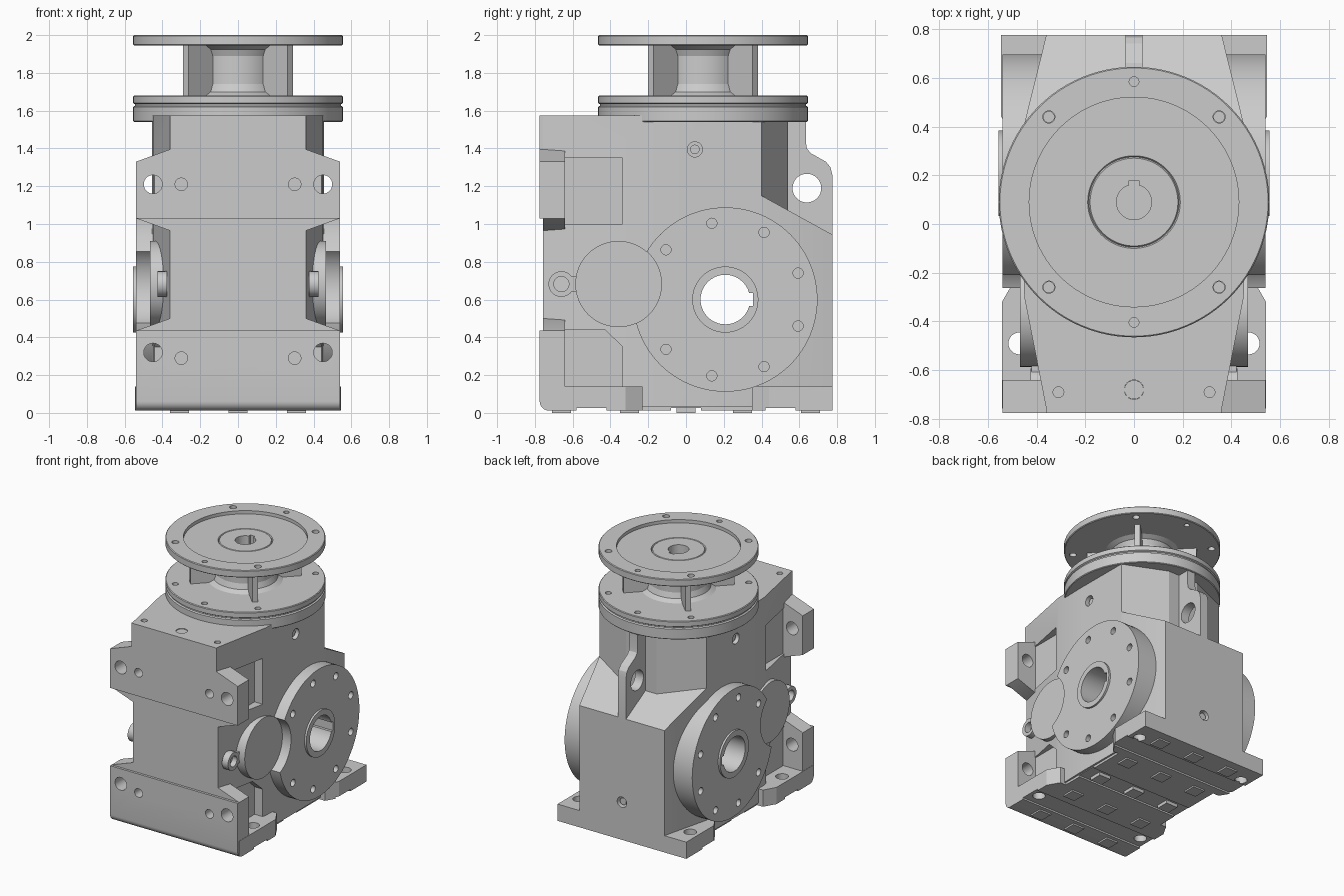
import bpy, bmesh
from math import sin, cos, pi, radians
from mathutils import Matrix, Vector

if "Cube" in bpy.data.objects:
    bpy.data.objects.remove(bpy.data.objects["Cube"])


def make(name, bm):
    bmesh.ops.remove_doubles(bm, verts=bm.verts, dist=1e-5)
    bmesh.ops.recalc_face_normals(bm, faces=bm.faces)
    me = bpy.data.meshes.new(name)
    bm.to_mesh(me)
    bm.free()
    ob = bpy.data.objects.new(name, me)
    bpy.context.collection.objects.link(ob)
    return ob


def prism(name, pts, axis, a, b):
    """Extrude a 2D outline along an axis from a to b."""
    place = {'x': lambda p, t: (t, p[0], p[1]),
             'y': lambda p, t: (p[0], t, p[1]),
             'z': lambda p, t: (p[0], p[1], t)}[axis]
    bm = bmesh.new()
    lo = [bm.verts.new(place(p, a)) for p in pts]
    hi = [bm.verts.new(place(p, b)) for p in pts]
    bm.faces.new(lo)
    bm.faces.new(hi)
    n = len(pts)
    for i in range(n):
        bm.faces.new((lo[i], lo[(i + 1) % n], hi[(i + 1) % n], hi[i]))
    return make(name, bm)


def rod(name, c, r, axis, a, b, n=32):
    return prism(name, [(c[0] + r * cos(2 * pi * i / n), c[1] + r * sin(2 * pi * i / n))
                        for i in range(n)], axis, a, b)


def rect(u0, u1, v0, v1):
    return [(u0, v0), (u1, v0), (u1, v1), (u0, v1)]


def sym(half):
    """Mirror a half outline across the first coordinate."""
    return half + [(-u, v) for u, v in reversed(half)]


def cut(cutter, *targets):
    for ob in targets:
        m = ob.modifiers.new("cut", 'BOOLEAN')
        m.operation, m.solver, m.object = 'DIFFERENCE', 'EXACT', cutter
        bpy.context.view_layer.objects.active = ob
        bpy.ops.object.modifier_apply(modifier=m.name)
    bpy.data.objects.remove(cutter)


# Main housing with tapered sides, sloped rear shoulder and faceted tower
body = prism("housing", sym([(.36, -.757), (.45, -.3), (.456, -.05), (.453, .4), (.36, .775)]),
             'z', .03, 1.575)
shoulder = prism("shoulder_cutter", [(.3, 1.205), (.9, .875), (.9, 1.7), (.3, 1.7)], 'x', -.8, .8)
cut(prism("tower_cutter", sym([(.9, 0), (.9, .205), (.13, .54)]), 'z', .5, 2), shoulder)
cut(shoulder, body)

# Front mounting feet and base plate
upper = prism("upper_front_foot", sym([(.36, .965), (.54, 1.03), (.54, 1.33), (.36, 1.395), (.36, 1.574)]),
              'y', -.757, -.64)
upper_pad = prism("upper_front_pad", sym([(.54, 1.03), (.54, 1.33), (.36, 1.395), (.36, 1.575)]),
                  'y', -.775, -.757)
lower = prism("lower_front_foot", sym([(.54, .012), (.54, .435), (.36, .5)]), 'y', -.757, -.64)
lower_pad = prism("lower_front_pad", sym([(.54, .012), (.54, .435)]), 'y', -.775, -.757)
base = prism("base_plate", sym([(.542, -.757), (.542, -.32), (.49, -.23), (.44, -.23), (.44, .35),
                                (.49, .35), (.545, .44), (.545, .775)]), 'z', .012, .14)
for y in (-.5, 0, .5):
    cut(prism("groove", rect(-.7, .7, y - .08, y + .08), 'z', -.1, .025), base)
arc = [(-.725 - .05 * sin(t * pi / 12), .062 - .05 * cos(t * pi / 12)) for t in range(7)]
cut(prism("edge_cutter", arc + [(-.9, .062), (-.9, -.1), (-.725, -.1)], 'x', -1, 1),
    base, lower, lower_pad)
for x in (-.31, 0, .31):
    for i, y in enumerate((-.66, -.3, 0, .3, .66)):
        prism("bottom_pad", rect(x - .05, x + .05, y - .05, y + .05), 'z', 0, .04)

# Shallow raised panels of the rear foot strip are part of the base; rear lifting lug
lug = prism("lifting_lug", [(.45, .9), (.775, .9), (.775, 1.26), (.765, 1.3), (.74, 1.33), (.66, 1.375),
                            (.64, 1.4), (.635, 1.43), (.635, 1.545), (.45, 1.545)], 'x', -.035, .035)
cut(rod("hole", (.64, 1.19), .076, 'x', -1, 1), lug)

for s in (-1, 1):
    # Nut pockets behind the front feet
    for pts in (rect(-.64, -.335, 1.0, 1.35),
                [(-.64, .14), (-.335, .14), (-.335, .35), (-.43, .44), (-.64, .44)]):
        cut(prism("pocket", pts, 'x', s * .375, s * .7), body)
    # Bolt holes in feet and base
    cut(rod("hole", (s * .45, 1.21), .049, 'y', -.9, -.6), upper, upper_pad)
    cut(rod("hole", (s * .45, .32), .049, 'y', -.9, -.6), lower, lower_pad)
    cut(rod("hole", (s * .3, 1.21), .033, 'y', -.9, -.69), upper, upper_pad, body)
    cut(rod("hole", (s * .3, .29), .033, 'y', -.9, -.69), lower, lower_pad, body)
    for y in (-.49, .62):
        cut(rod("hole", (s * .47, y), .045, 'z', -.1, .3), base)
    cut(rod("hole", (s * .31, -.69), .022, 'z', 1.48, 1.7), body, upper)
    # Side plug
    cut(rod("hole", (.047, 1.395), .04, 'x', s * .41, s * .7), body)
    rod("side_plug", (.047, 1.395), .025, 'x', s * .4, s * .435)

    # Output flange, clipped by the round cover
    flange = rod("output_flange", (.208, .6), .488, 'x', s * .25, s * .54, 96)
    boss = rod("output_boss", (.208, .6), .175, 'x', s * .5, s * .555, 64)
    cut(rod("clip", (-.358, .682), .228, 'x', s * .2, s * .7, 64), flange)
    for k in range(9):
        a = radians(20 + 40 * k)
        if k != 4:
            cut(rod("hole", (.208 + .41 * cos(a), .6 + .41 * sin(a)), .027, 'x', s * .47, s * .7, 20), flange)
    for target in (flange, boss):
        cut(rod("bore", (.208, .6), .131, 'x', s * .1, s * .8, 64), target)
        cut(prism("keyway", rect(.22, .355, .565, .635), 'x', s * .1, s * .8), target)

    # Round cover with eye lug
    rod("round_cover", (-.358, .682), .228, 'x', s * .33, s * .467, 64)
    eye = rod("eye_lug", (-.66, .682), .068, 'x', s * .375, s * .425)
    cut(rod("hole", (-.66, .682), .04, 'x', s * .3, s * .5), eye)
    prism("eye_neck", rect(-.61, -.56, .64, .724), 'x', s * .37, s * .42)

# Through bore, top plug and rear drain
cut(rod("bore", (.208, .6), .131, 'x', -1, 1, 64), body)
cut(prism("keyway", rect(.22, .355, .565, .635), 'x', -1, 1), body)
cut(rod("hole", (0, -.68), .04, 'z', 1.52, 1.7), body, upper)
rod("top_plug", (0, -.68), .039, 'z', 1.5, 1.57)
cut(rod("hole", (0, .3), .04, 'y', .72, .9), body)
rod("drain_plug", (0, .3), .026, 'y', .7, .76)

# Motor adapter turned about the vertical axis
CY = .09
prof = [(0, 1.54), (.55, 1.54), (.555, 1.545), (.555, 1.62), (.545, 1.626), (.545, 1.634), (.555, 1.64),
        (.555, 1.675), (.55, 1.68), (.26, 1.68), (.225, 1.7), (.21, 1.74), (.21, 1.89), (.225, 1.925),
        (.26, 1.945), (.55, 1.945), (.555, 1.95), (.555, 1.995), (.55, 2), (.43, 2), (.43, 1.975),
        (.19, 1.975), (.185, 1.968), (.18, 1.975), (0, 1.975)]
bm = bmesh.new()
vs = [bm.verts.new((r, CY, z)) for r, z in prof]
es = [bm.edges.new(p) for p in zip(vs, vs[1:])]
bmesh.ops.spin(bm, geom=vs + es, cent=(0, CY, 0), axis=(0, 0, 1), angle=2 * pi, steps=96)
adapter = make("motor_adapter", bm)
cut(rod("bore", (0, CY), .072, 'z', 1.7, 2.1, 40), adapter)
cut(prism("keyway", rect(-.02, .02, CY, CY + .088), 'z', 1.7, 2.1), adapter)
for deg in (45, 90, 135, 225, 270, 315):
    a = radians(deg)
    c = (.494 * cos(a), CY + .494 * sin(a))
    cut(rod("hole", c, .025 if deg % 90 else .02, 'z', 1.9, 2.1, 20), adapter)
    cut(rod("hole", c, .022, 'z', 1.65, 1.72, 20), adapter)
# Diagonal ribs between the adapter flanges
for k in range(4):
    rib = prism("adapter_rib", [(.15, 1.67), (.39, 1.67), (.39, 1.955), (.15, 1.955)], 'y', -.02, .02)
    rib.data.transform(Matrix.Translation(Vector((0, CY, 0))) @ Matrix.Rotation(radians(45 + 90 * k), 4, 'Z'))

# Smooth round walls, keep hard edges
for ob in list(bpy.context.scene.objects):
    ob.select_set(True)
bpy.context.view_layer.objects.active = adapter
bpy.ops.object.shade_smooth_by_angle(angle=radians(20))
